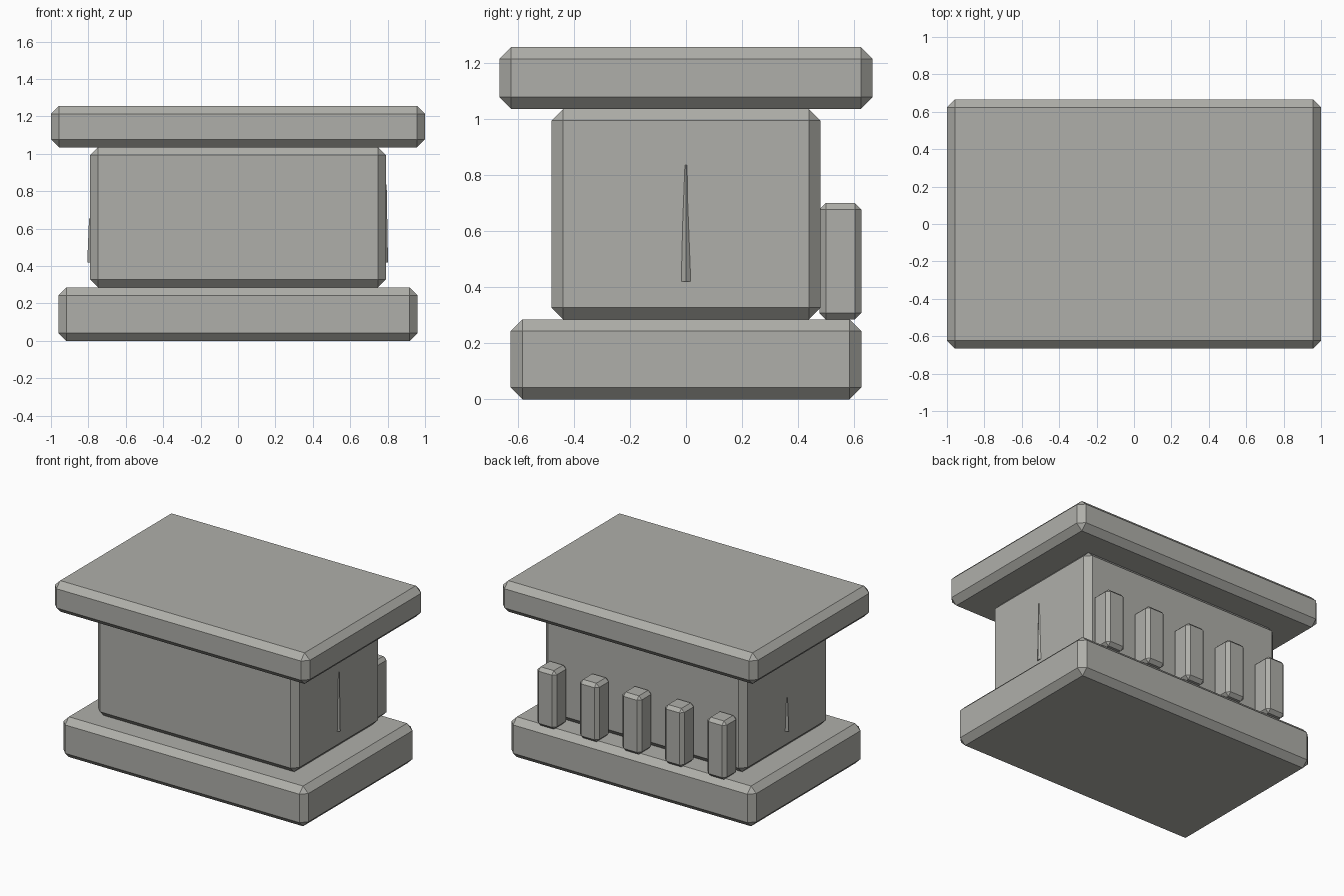
import bpy
import bmesh
from mathutils import Vector

if "Cube" in bpy.data.objects:
    bpy.data.objects.remove(bpy.data.objects["Cube"], do_unlink=True)

stone = bpy.data.materials.new("warm grey stone")
stone.use_nodes = True
GREY = (0.43, 0.43, 0.40, 1.0)
stone.diffuse_color = GREY
stone.node_tree.nodes["Principled BSDF"].inputs["Base Color"].default_value = GREY


def finish(name, bm):
    """Turn a bmesh into a flat-shaded stone object."""
    bmesh.ops.recalc_face_normals(bm, faces=bm.faces)
    mesh = bpy.data.meshes.new(name)
    bm.to_mesh(mesh)
    bm.free()
    mesh.materials.append(stone)
    obj = bpy.data.objects.new(name, mesh)
    bpy.context.collection.objects.link(obj)
    return obj


def block(name, low, high, chamfer):
    """Box between two corners with chamfered edges."""
    low, high = Vector(low), Vector(high)
    bm = bmesh.new()
    bmesh.ops.create_cube(bm, size=1)
    bmesh.ops.scale(bm, vec=high - low, verts=bm.verts)
    bmesh.ops.translate(bm, vec=(low + high) / 2, verts=bm.verts)
    bmesh.ops.bevel(bm, geom=bm.edges[:], offset=chamfer, segments=1,
                    affect='EDGES')
    return finish(name, bm)


def ridge(name, side, top, depth):
    """Thin tapering spike that just breaks the surface of a side wall."""
    bm = bmesh.new()
    rings = []
    for z, half, out in ((0.42, 0.024, depth), (top, 0.008, depth * 0.4)):
        rings.append([bm.verts.new((side * x, y, z)) for x, y in
                      ((0.785, -half), (0.79 + out, 0), (0.785, half))])
    low, high = rings
    bm.faces.new(low)
    bm.faces.new(high)
    for i in range(3):
        j = (i + 1) % 3
        bm.faces.new((low[i], low[j], high[j], high[i]))
    return finish(name, bm)


# Stacked slabs
block("base_slab", (-0.96, -0.625, 0), (0.96, 0.625, 0.285), 0.042)
block("body", (-0.79, -0.48, 0.285), (0.79, 0.48, 1.035), 0.042)
block("top_slab", (-1, -0.665, 1.035), (1, 0.665, 1.255), 0.042)

# Row of short posts along the back
for i in range(5):
    x = (i - 2) / 3
    block(f"back_post_{i + 1}", (x - 0.075, 0.475, 0.285),
          (x + 0.075, 0.625, 0.70), 0.023)

# Slim spikes on the side walls
ridge("left_spike", 1, 0.835, 0.012)
ridge("right_spike", -1, 0.655, 0.016)
